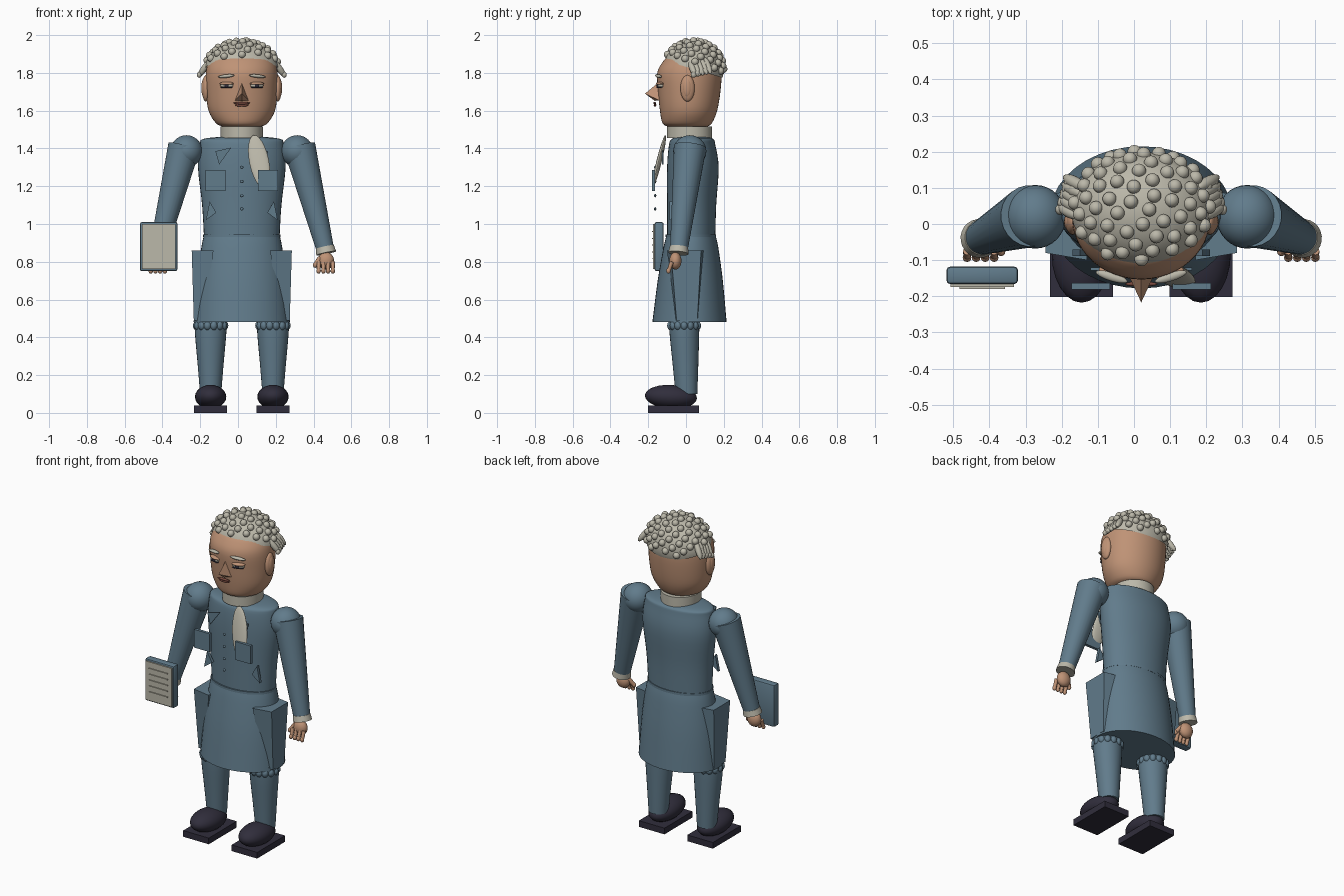
import bpy, bmesh, math
from mathutils import Vector, Matrix

old = bpy.data.objects.get("Cube")
if old:
    bpy.data.objects.remove(old)

PARTS = []


def material(name, rgb):
    m = bpy.data.materials.new(name)
    m.use_nodes = True
    m.diffuse_color = (*rgb, 1)
    m.node_tree.nodes["Principled BSDF"].inputs["Base Color"].default_value = (*rgb, 1)
    return m


BLUE = material("coat blue", (0.12, 0.2, 0.26))
SKIN = material("skin", (0.52, 0.29, 0.18))
CREAM = material("cream", (0.5, 0.48, 0.4))
DARK = material("shoe black", (0.03, 0.027, 0.045))
LIP = material("lip brown", (0.2, 0.07, 0.05))


def finish(name, bm, mat, angle=40):
    bmesh.ops.recalc_face_normals(bm, faces=bm.faces)
    me = bpy.data.meshes.new(name)
    bm.to_mesh(me)
    bm.free()
    me.materials.append(mat)
    for p in me.polygons:
        p.use_smooth = True
    me.set_sharp_from_angle(angle=math.radians(angle))
    ob = bpy.data.objects.new(name, me)
    bpy.context.scene.collection.objects.link(ob)
    PARTS.append(ob)
    return ob


def add_ball(bm, loc, size, rot=None, seg=20):
    mat = Matrix.LocRotScale(Vector(loc), rot, Vector(size))
    bmesh.ops.create_uvsphere(bm, u_segments=seg, v_segments=seg // 2, radius=1, matrix=mat)


def add_tube(bm, a, b, r1, r2, seg=24):
    a, b = Vector(a), Vector(b)
    d = b - a
    rot = d.to_track_quat('Z', 'Y').to_matrix().to_4x4()
    bmesh.ops.create_cone(bm, cap_ends=True, segments=seg, radius1=r1, radius2=r2,
                          depth=d.length, matrix=Matrix.Translation((a + b) / 2) @ rot)


def ball(name, loc, size, mat, rot=None, seg=24):
    bm = bmesh.new()
    add_ball(bm, loc, size, rot, seg)
    return finish(name, bm, mat)


def tube(name, a, b, r1, r2, mat):
    bm = bmesh.new()
    add_tube(bm, a, b, r1, r2)
    return finish(name, bm, mat)


def box(name, loc, size, mat, bevel=0):
    bm = bmesh.new()
    bmesh.ops.create_cube(bm, size=1, matrix=Matrix.LocRotScale(Vector(loc), None, Vector(size)))
    if bevel:
        bmesh.ops.bevel(bm, geom=bm.edges[:], offset=bevel, segments=2, affect='EDGES', profile=0.5)
    return finish(name, bm, mat)


def hull(name, points, mat):
    bm = bmesh.new()
    bmesh.ops.convex_hull(bm, input=[bm.verts.new(p) for p in points])
    return finish(name, bm, mat, 20)


def loft(name, rings, mat, x=0, steps=4, seg=40):
    """Stack of ellipses (z, half width, front y, back y), smoothly interpolated."""
    pts = [Vector(r) for r in rings]
    path = []
    for i in range(len(pts) - 1):
        p0, p1, p2, p3 = pts[max(i - 1, 0)], pts[i], pts[i + 1], pts[min(i + 2, len(pts) - 1)]
        for s in range(steps):
            t = s / steps
            path.append(0.5 * (2 * p1 + (p2 - p0) * t + (2 * p0 - 5 * p1 + 4 * p2 - p3) * t * t
                               + (3 * p1 - p0 - 3 * p2 + p3) * t ** 3))
    path.append(pts[-1])
    bm = bmesh.new()
    loops = []
    for z, rx, f, b in path:
        loops.append([bm.verts.new((x + rx * math.cos(a), (f + b) / 2 + (b - f) / 2 * math.sin(a), z))
                      for a in (math.tau * k / seg for k in range(seg))])
    for lo, hi in zip(loops, loops[1:]):
        for k in range(seg):
            bm.faces.new((lo[k], lo[k - 1], hi[k - 1], hi[k]))
    bm.faces.new(loops[0])
    bm.faces.new(loops[-1])
    return finish(name, bm, mat)


def turn(axis, angle):
    return Matrix.Rotation(angle, 3, axis).to_quaternion()


# Torso, skirt of the coat, waistband and collar
loft("torso", [(0.93, .2, -.1, .155), (1.1, .21, -.1, .16), (1.3, .232, -.1, .173),
               (1.42, .222, -.09, .155), (1.45, .205, -.075, .145), (1.462, .11, -.05, .11)], BLUE)
loft("coat_skirt", [(0.48, .255, -.178, .215), (0.7, .238, -.15, .195),
                    (0.87, .215, -.12, .172), (0.935, .202, -.105, .158)], BLUE)
loft("waistband", [(0.93, .204, -.108, .16), (0.945, .204, -.108, .16)], BLUE, steps=1)
loft("collar", [(1.455, .112, -.1, .138), (1.515, .112, -.1, .138)], CREAM, steps=1)
loft("neck", [(1.5, .09, -.08, .11), (1.54, .09, -.08, .11)], SKIN, steps=1)

# Front details: buttons, pockets, lapels, cravat
for z in (1.3, 1.225, 1.15, 1.08):
    ball("button", (0, -.163, z), (.009, .006, .009), BLUE, seg=12)
for s in (-1, 1):
    box("breast_pocket", (s * .14, -.172, 1.23), (.106, .018, .112), BLUE)
    tri = [(.14, 1.385), (.055, 1.405), (.12, 1.315)]
    hull("lapel", [(s * x, y, z) for x, z in tri for y in (-.128, -.12)], BLUE)
    slit = [(.17, 1.12), (.135, 1.06), (.19, 1.02)]
    hull("waist_pleat", [(s * x, y, z) for x, z in slit for y in (-.088, -.07)], BLUE)
ball("cravat", (.092, -.143, 1.33), (.052, .014, .148), CREAM,
     turn('Y', -.2) @ turn('X', -.24))

# Hips, legs and shoes
for s in (-1, 1):
    hull("hip_flap", [(s * x, y, z) for x, y0, y1, z in
                      ((.265, -.08, .08, .86), (.15, -.1, .1, .86), (.254, -.05, .06, .49), (.2, -.06, .07, .49))
                      for y in (y0, y1)], BLUE)
    lx = s * .165
    loft("stocking", [(.1, .056, -.055, .06), (.25, .068, -.07, .065),
                      (.42, .083, -.087, .07), (.5, .085, -.09, .07)], BLUE, x=lx, seg=28)
    bm = bmesh.new()
    for k in range(14):
        a = math.tau * k / 14
        add_ball(bm, (lx + .074 * math.cos(a), -.01 + .072 * math.sin(a), .462), (.02, .02, .025), seg=12)
    finish("knee_frill", bm, BLUE)
    ball("shoe", (lx, -.08, .085), (.083, .138, .063), DARK, turn('X', -.06))
    box("shoe_sole", (lx, -.066, .019), (.174, .272, .038), DARK)

# Arms and hands
for s in (-1, 1):
    ball("shoulder", (s * .293, .02, 1.385), (.085, .088, .085), BLUE, seg=32)
    tube("sleeve", (s * .305, .022, 1.41), (s * .442, -.038, .865), .086, .047, BLUE)
    tube("cuff", (s * .44, -.037, .878), (s * .447, -.04, .845), .049, .054, CREAM)
    ball("palm", (s * .446, -.056, .805), (.043, .032, .046), SKIN)
    bm = bmesh.new()
    for i in range(4):
        x = s * (.407 + i * .025)
        add_tube(bm, (x, -.075, .8), (x, -.09, .757), .011, .01, 12)
        add_ball(bm, (x, -.093, .752), (.012, .012, .015), seg=12)
    add_tube(bm, (s * .415, -.06, .82), (s * .389, -.075, .785), .014, .011, 12)
    add_ball(bm, (s * .388, -.077, .782), (.012, .012, .014), seg=12)
    finish("fingers", bm, SKIN)

# Book with a lined page
box("book_cover", (-.44, -.142, .88), (.198, .048, .26), BLUE, .01)
box("book_page", (-.44, -.169, .88), (.176, .01, .238), CREAM)
for k in range(5):
    box("page_line", (-.44, -.177, .96 - k * .036), (.126, .006, .005), CREAM)

# Head
loft("head", [(1.517, .105, -.1, .115), (1.535, .138, -.125, .138), (1.6, .176, -.138, .165),
              (1.7, .189, -.148, .182), (1.8, .19, -.152, .188), (1.86, .175, -.122, .17),
              (1.89, .15, -.09, .14), (1.93, .07, -.03, .08)], SKIN, seg=48)
hull("nose", [(0, -.217, 1.69), (0, -.145, 1.75), (-.035, -.142, 1.655), (.035, -.142, 1.655),
              (0, -.165, 1.652)], SKIN)
ball("upper_lip", (0, -.166, 1.64), (.045, .007, .007), LIP)
ball("lower_lip", (0, -.164, 1.629), (.036, .007, .008), LIP)
for s in (-1, 1):
    rot = turn('Z', s * .3)
    ball("eye_white", (s * .08, -.137, 1.733), (.036, .016, .013), CREAM, rot)
    ball("iris", (s * .08, -.149, 1.732), (.013, .008, .011), DARK, rot)
    ball("upper_lid", (s * .08, -.137, 1.743), (.039, .019, .01), SKIN, rot)
    ball("lash_line", (s * .08, -.143, 1.723), (.034, .011, .004), DARK, rot)
    ball("eyebrow", (s * .082, -.146, 1.783), (.046, .012, .009), CREAM, rot @ turn('Y', s * .1))
    ball("ear", (s * .19, .008, 1.718), (.021, .038, .07), SKIN)
    ball("ear_inner", (s * .2, .006, 1.72), (.014, .024, .05), SKIN)

# Hair cap, trimmed along a sloping hairline
CENTRE, SIZE = Vector((0, .04, 1.82)), Vector((.195, .16, .15))
HAIRLINE, UP = Vector((0, .04, 1.82)), Vector((0, .3, 1)).normalized()
bm = bmesh.new()
add_ball(bm, CENTRE, SIZE, seg=48)
cut = bmesh.ops.bisect_plane(bm, geom=bm.verts[:] + bm.edges[:] + bm.faces[:], plane_co=HAIRLINE,
                             plane_no=UP, clear_inner=True)
bmesh.ops.holes_fill(bm, edges=[e for e in bm.edges if e.is_boundary])
finish("hair_cap", bm, CREAM)

# Tight curls spread evenly over the cap
bm = bmesh.new()
COUNT = 150
for k in range(COUNT):
    h = 1 - (2 * k + 1) / COUNT
    a, r = k * math.pi * (3 - math.sqrt(5)), math.sqrt(1 - h * h)
    p = CENTRE + Vector((r * math.cos(a), r * math.sin(a), h)) * SIZE
    if (p - HAIRLINE).dot(UP) > .025:
        add_ball(bm, p, (.02, .02, .02), seg=14)
finish("hair_curls", bm, CREAM)

# Side rolls above the ears
for s in (-1, 1):
    bm = bmesh.new()
    for k in range(5):
        add_ball(bm, (s * (.2 - .004 * k), .035 + .02 * k, 1.822 + .004 * k), (.017, .017, .055),
                 turn('Y', -s * .6) @ turn('X', .3), 16)
        add_ball(bm, (s * (.225 - .006 * k), .04 + .019 * k, 1.79 + .006 * k), (.013, .015, .016), seg=12)
    finish("side_roll", bm, CREAM)

# Centre the figure, allowing for the book on one side
for ob in PARTS:
    ob.location.x += .02
